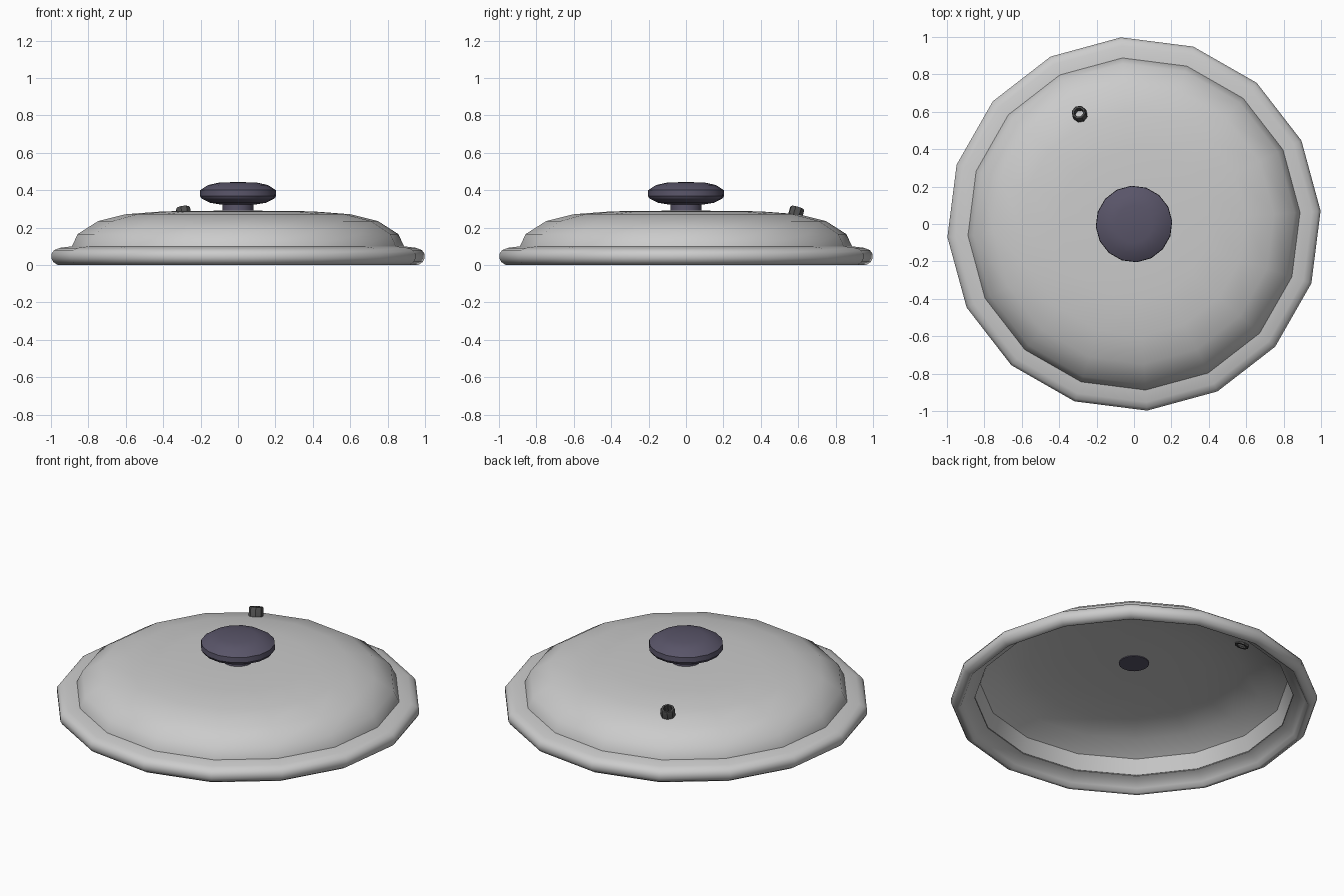
import bpy, math
from mathutils import Vector

if "Cube" in bpy.data.objects:
    bpy.data.objects.remove(bpy.data.objects["Cube"])

SIDES = 16
TURN = math.radians(4)


def lathe(name, profile, sides=SIDES, closed=False, color=None, angle=35):
    """Revolve (radius, z) points, ordered so the outside faces outward (bottom to top)."""
    verts, rings, faces = [], [], []
    for r, z in profile:
        if r < 1e-6:
            rings.append([len(verts)] * sides)
            verts.append((0, 0, z))
        else:
            rings.append(list(range(len(verts), len(verts) + sides)))
            for i in range(sides):
                a = TURN + 2 * math.pi * i / sides
                verts.append((r * math.cos(a), r * math.sin(a), z))
    pairs = list(zip(rings, rings[1:]))
    if closed:
        pairs.append((rings[-1], rings[0]))
    for lo, hi in pairs:
        for i in range(sides):
            j = (i + 1) % sides
            quad = list(dict.fromkeys((lo[i], lo[j], hi[j], hi[i])))
            if len(quad) > 2:
                faces.append(quad)
    mesh = bpy.data.meshes.new(name)
    mesh.from_pydata(verts, [], faces)
    obj = bpy.data.objects.new(name, mesh)
    bpy.context.collection.objects.link(obj)
    if color:
        mat = bpy.data.materials.new(name + "_material")
        mat.diffuse_color = color
        mat.use_nodes = True
        mat.node_tree.nodes["Principled BSDF"].inputs["Base Color"].default_value = mat.diffuse_color
        mesh.materials.append(mat)
    bpy.ops.object.select_all(action='DESELECT')
    obj.select_set(True)
    bpy.context.view_layer.objects.active = obj
    bpy.ops.object.shade_smooth_by_angle(angle=math.radians(angle))
    return obj


# Thin domed shell: inner surface, then outer surface
lathe("lid_dome", [
    (0, 0.277), (0.2, 0.276), (0.4, 0.272), (0.59, 0.256), (0.74, 0.22),
    (0.84, 0.155), (0.87, 0.07), (0.895, 0.085),
    (0.89, 0.10), (0.86, 0.165), (0.75, 0.235), (0.6, 0.272),
    (0.4, 0.287), (0.2, 0.29), (0, 0.291)][:7] + [
    (0.895, 0.07), (0.89, 0.10), (0.86, 0.165), (0.75, 0.235),
    (0.6, 0.272), (0.4, 0.287), (0.2, 0.29), (0, 0.291)])

# Rounded rim, hollowed underneath
lathe("lid_rim", [
    (0.87, 0.065), (0.91, 0.05), (0.935, 0.025), (0.95, 0.004), (0.965, 0.0),
    (0.99, 0.016), (1.0, 0.035), (1.0, 0.06), (0.985, 0.08),
    (0.955, 0.092), (0.89, 0.10)], closed=True, angle=50)

# Knob and its stem
PURPLE = (0.10, 0.09, 0.14, 1)
lathe("knob_stem", [(0, 0.272), (0.083, 0.272), (0.083, 0.335), (0, 0.335)], color=PURPLE)
lathe("knob", [
    (0, 0.322), (0.09, 0.323), (0.15, 0.333), (0.195, 0.355), (0.205, 0.37),
    (0.203, 0.4), (0.16, 0.428), (0.1, 0.441), (0, 0.444)], color=PURPLE, angle=30)

# Steam vent tube, leaning with the dome slope
vent = lathe("steam_vent", [
    (0.025, -0.04), (0.04, -0.04), (0.04, 0.03), (0.035, 0.037), (0.025, 0.037)],
    sides=8, closed=True, color=(0.08, 0.08, 0.08, 1))
axis = Vector((-0.3, 0.6, 0)).normalized() * math.sin(math.radians(19))
axis.z = math.cos(math.radians(19))
vent.rotation_euler = axis.to_track_quat('Z', 'Y').to_euler()
vent.location = (-0.29, 0.586, 0.272)
